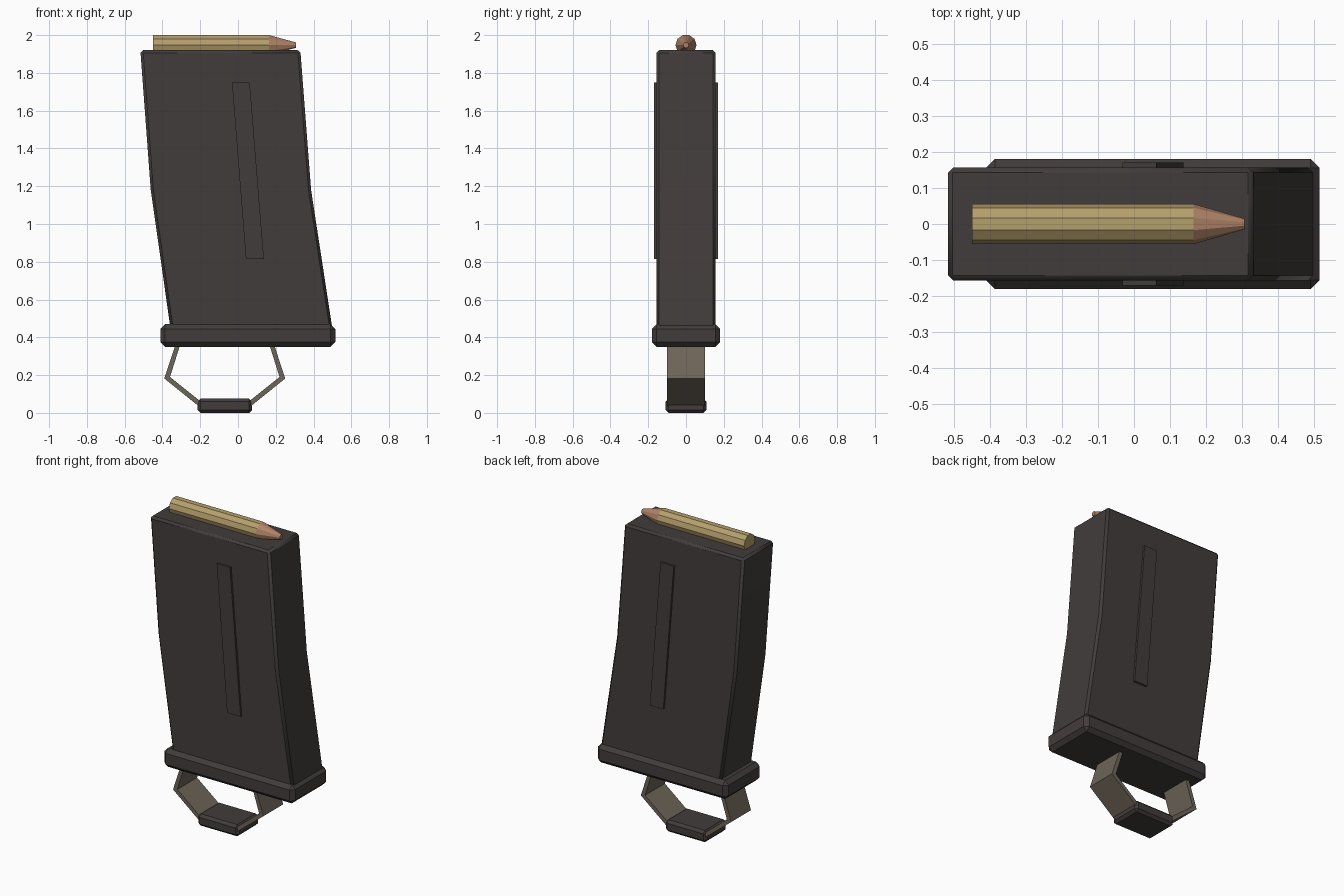
import bpy, bmesh, math
from mathutils import Vector

if "Cube" in bpy.data.objects:
    bpy.data.objects.remove(bpy.data.objects["Cube"])


def material(name, col):
    m = bpy.data.materials.new(name)
    m.diffuse_color = (*col, 1)
    m.use_nodes = True
    m.node_tree.nodes["Principled BSDF"].inputs["Base Color"].default_value = m.diffuse_color
    return m


DARK = material("dark polymer", (0.055, 0.046, 0.045))
STRAP = material("olive strap", (0.155, 0.130, 0.100))
BRASS = material("brass", (0.46, 0.345, 0.150))
COPPER = material("copper", (0.43, 0.225, 0.135))


def finish(name, bm, mat, bevel=0, smooth=False):
    bmesh.ops.recalc_face_normals(bm, faces=bm.faces)
    me = bpy.data.meshes.new(name)
    bm.to_mesh(me)
    bm.free()
    ob = bpy.data.objects.new(name, me)
    bpy.context.collection.objects.link(ob)
    me.materials.append(mat)
    if bevel:
        mod = ob.modifiers.new("bevel", 'BEVEL')
        mod.width = bevel
        mod.segments = 1
        mod.limit_method = 'ANGLE'
        mod.angle_limit = math.radians(40)
    if smooth:
        bpy.ops.object.select_all(action='DESELECT')
        ob.select_set(True)
        bpy.context.view_layer.objects.active = ob
        bpy.ops.object.shade_smooth_by_angle(angle=math.radians(30))
    return ob


def ribbon(left, right, y0, y1):
    """Solid strip between two xz rails, extruded from y0 to y1."""
    bm = bmesh.new()
    rings = [[bm.verts.new(p) for p in ((l[0], y0, l[1]), (r[0], y0, r[1]),
                                        (r[0], y1, r[1]), (l[0], y1, l[1]))]
             for l, r in zip(left, right)]
    for a, b in zip(rings, rings[1:]):
        for i in range(4):
            j = (i + 1) % 4
            bm.faces.new((a[i], a[j], b[j], b[i]))
    bm.faces.new(rings[0])
    bm.faces.new(rings[-1])
    return bm


def box(name, x0, x1, hy, z0, z1, bevel):
    return finish(name, ribbon([(x0, z0), (x0, z1)], [(x1, z0), (x1, z1)], -hy, hy), DARK, bevel)


# magazine body, bent once at mid height
body = ribbon([(-0.355, 0.43), (-0.462, 1.18), (-0.517, 1.92)],
              [(0.502, 0.43), (0.387, 1.18), (0.330, 1.92)], -0.157, 0.157)
finish("magazine_body", body, DARK, 0.014, True)

# raised ribs on both sides
for side, s in (("front", -1), ("back", 1)):
    rib = ribbon([(0.042, 0.815), (-0.032, 1.75)], [(0.137, 0.815), (0.062, 1.75)],
                 s * 0.150, s * 0.170)
    finish(side + "_rib", rib, DARK)

# floor plate and pull pad
box("floor_plate", -0.411, 0.515, 0.181, 0.35, 0.47, 0.025)
box("pull_pad", -0.215, 0.075, 0.109, 0.0, 0.075, 0.016)

# pull strap, mirrored about its own centre line
CX = -0.07
outer = [(0.255, 0.38), (0.320, 0.182), (0.125, 0.025)]
inner = [(0.230, 0.38), (0.290, 0.190), (0.105, 0.042)]
for side, s in (("left", -1), ("right", 1)):
    finish(side + "_strap", ribbon([(CX + s * x, z) for x, z in outer],
                                   [(CX + s * x, z) for x, z in inner], -0.1, 0.1), STRAP)


# cartridge: ten-sided case and tapered bullet
def round_part(name, x0, x1, r0, r1, mat):
    bm = bmesh.new()
    rings = []
    for x, r in ((x0, r0), (x1, r1)):
        rings.append([bm.verts.new((x, r * math.cos(math.tau * i / 10),
                                    1.947 + r * math.sin(math.tau * i / 10)))
                      for i in range(10)])
    a, b = rings
    for i in range(10):
        j = (i + 1) % 10
        bm.faces.new((a[i], a[j], b[j], b[i]))
    bm.faces.new(a)
    bm.faces.new(b)
    finish(name, bm, mat)


round_part("cartridge_case", -0.45, 0.165, 0.0557, 0.0557, BRASS)
round_part("bullet", 0.165, 0.307, 0.0557, 0.015, COPPER)
